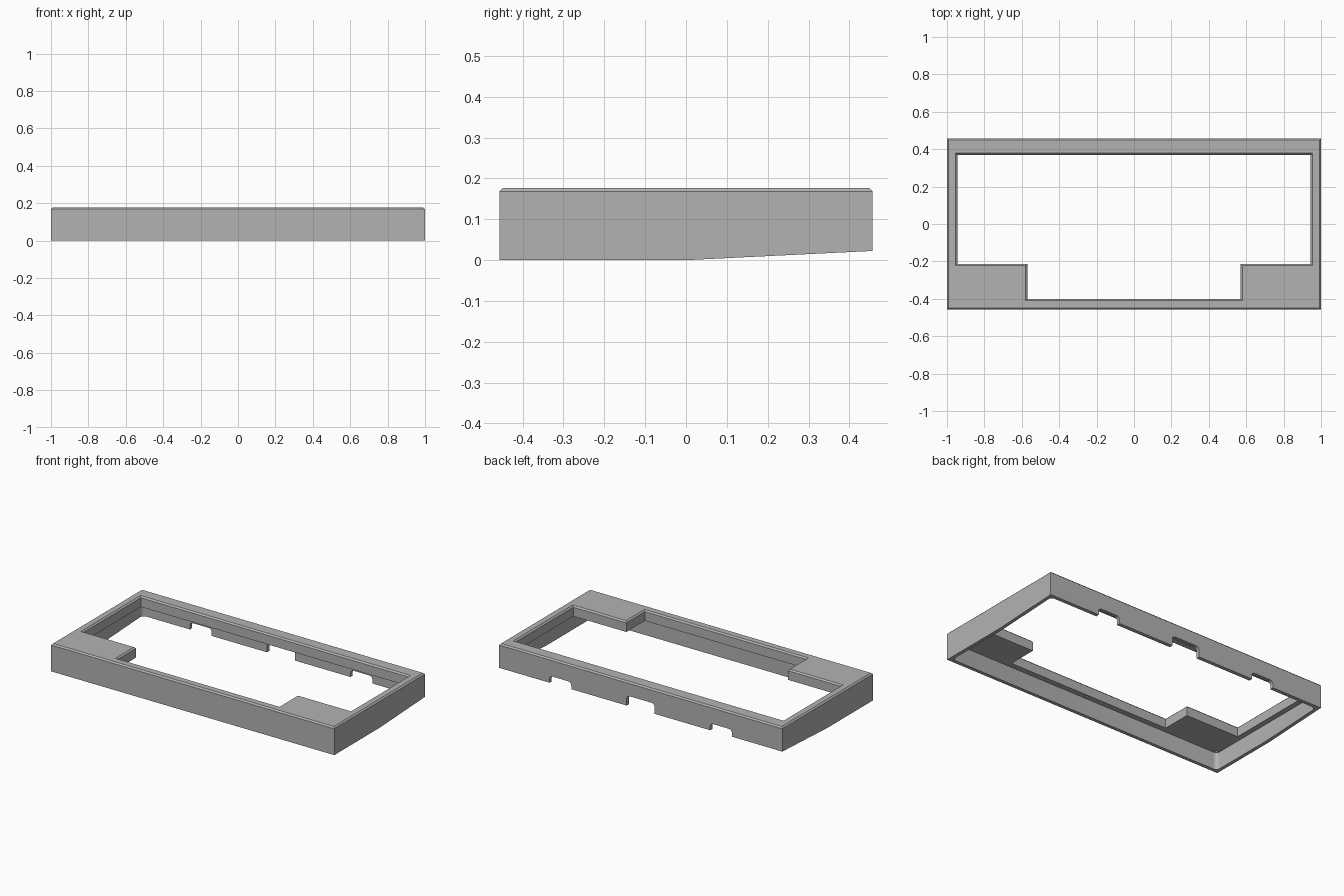
import bpy, bmesh, math

cube = bpy.data.objects.get("Cube")
if cube:
    bpy.data.objects.remove(cube, do_unlink=True)

HALF_X, HALF_Y, TOP, CHAMFER = 1.0, 0.457, 0.177, 0.009
WALL, PLATE_BOTTOM = 0.022, 0.11

grey = bpy.data.materials.new("plain grey")
grey.use_nodes = True
grey.diffuse_color = (0.45, 0.45, 0.45, 1)
grey.node_tree.nodes["Principled BSDF"].inputs["Base Color"].default_value = (0.45, 0.45, 0.45, 1)


def loft(name, rings):
    """Closed solid through matching rings of points."""
    bm = bmesh.new()
    loops = [[bm.verts.new(p) for p in ring] for ring in rings]
    bm.faces.new(loops[0])
    bm.faces.new(loops[-1])
    for a, b in zip(loops, loops[1:]):
        for i in range(len(a)):
            j = (i + 1) % len(a)
            bm.faces.new((a[i], a[j], b[j], b[i]))
    bmesh.ops.recalc_face_normals(bm, faces=bm.faces)
    mesh = bpy.data.meshes.new(name)
    bm.to_mesh(mesh)
    bm.free()
    mesh.materials.append(grey)
    obj = bpy.data.objects.new(name, mesh)
    bpy.context.collection.objects.link(obj)
    return obj


def rounded_rect(hw, hh, r, steps=6):
    """Outline of a rectangle with round corners, centred on the origin."""
    pts = []
    for k, (sx, sy) in enumerate(((1, 1), (-1, 1), (-1, -1), (1, -1))):
        for i in range(steps + 1):
            a = math.pi / 2 * (k + i / steps)
            pts.append((sx * (hw - r) + r * math.cos(a), sy * (hh - r) + r * math.sin(a)))
    return pts


def box_ring(inset, z):
    x, y = HALF_X - inset, HALF_Y - inset
    return [(-x, -y, z), (x, -y, z), (x, y, z), (-x, y, z)]


def opening_ring(grow, z):
    """Window outline, narrower at the front between two corner tabs."""
    wide, narrow = 0.945 + grow, 0.57 + grow
    back, step, front = 0.37 + grow, -0.213 - grow, -0.4 - grow
    half = [(narrow, front), (narrow, step), (wide, step), (wide, back)]
    return [(x, y, z) for x, y in half] + [(-x, y, z) for x, y in reversed(half)]


# Outer body with chamfered top edge
frame = loft("bezel_frame", [box_ring(0, 0), box_ring(0, TOP - CHAMFER), box_ring(CHAMFER, TOP)])
cutters = []

# Hollow underside with rounded inner corners
cavity = rounded_rect(HALF_X - WALL, HALF_Y - WALL, 0.025)
cutters.append(loft("cavity_cutter", [[(x, y, z) for x, y in cavity] for z in (-0.1, PLATE_BOTTOM)]))

# Window through the top plate, flared into a chamfer
cutters.append(loft("window_cutter", [opening_ring(0, -0.2), opening_ring(0, TOP - CHAMFER),
                                      opening_ring(3 * CHAMFER, TOP + 2 * CHAMFER)]))

# Sloped rear half of the underside
wedge = [(0.0, 0), (0.914, 0.045), (0.914, -0.2), (0.0, -0.2)]
cutters.append(loft("slope_cutter", [[(x, y, z) for y, z in wedge] for x in (-1.2, 1.2)]))

# Cable notches in the rear wall
for centre, half_width, top in ((-0.567, 0.077, 0.067), (0, 0.099, 0.087), (0.567, 0.077, 0.067)):
    notch = rounded_rect(half_width, 0.1, 0.022)
    cutters.append(loft("notch_cutter", [[(centre + x, y, top - 0.1 + z) for x, z in notch]
                                         for y in (HALF_Y - 0.05, HALF_Y + 0.1)]))

# Blind screw holes in the underside of the plate
for x, y in ((-0.958, -0.416), (0, -0.418), (0.958, -0.416), (-0.958, 0.416), (0, 0.404), (0.958, 0.416)):
    hole = rounded_rect(0.009, 0.009, 0.009, 3)[::1]
    hole = [p for i, p in enumerate(hole) if i % 4 != 3]
    cutters.append(loft("hole_cutter", [[(x + u, y + v, z) for u, v in hole]
                                        for z in (PLATE_BOTTOM - 0.02, PLATE_BOTTOM + 0.045)]))

# Carve the body and discard the cutters
bpy.context.view_layer.objects.active = frame
for cutter in cutters:
    cutter.hide_render = True
    mod = frame.modifiers.new("carve", "BOOLEAN")
    mod.operation, mod.solver, mod.object = "DIFFERENCE", "EXACT", cutter
    bpy.ops.object.modifier_apply(modifier=mod.name)
    bpy.data.objects.remove(cutter, do_unlink=True)

# Smooth only the rounded corners
bpy.ops.object.select_all(action="DESELECT")
frame.select_set(True)
bpy.ops.object.shade_smooth_by_angle(angle=math.radians(25))
